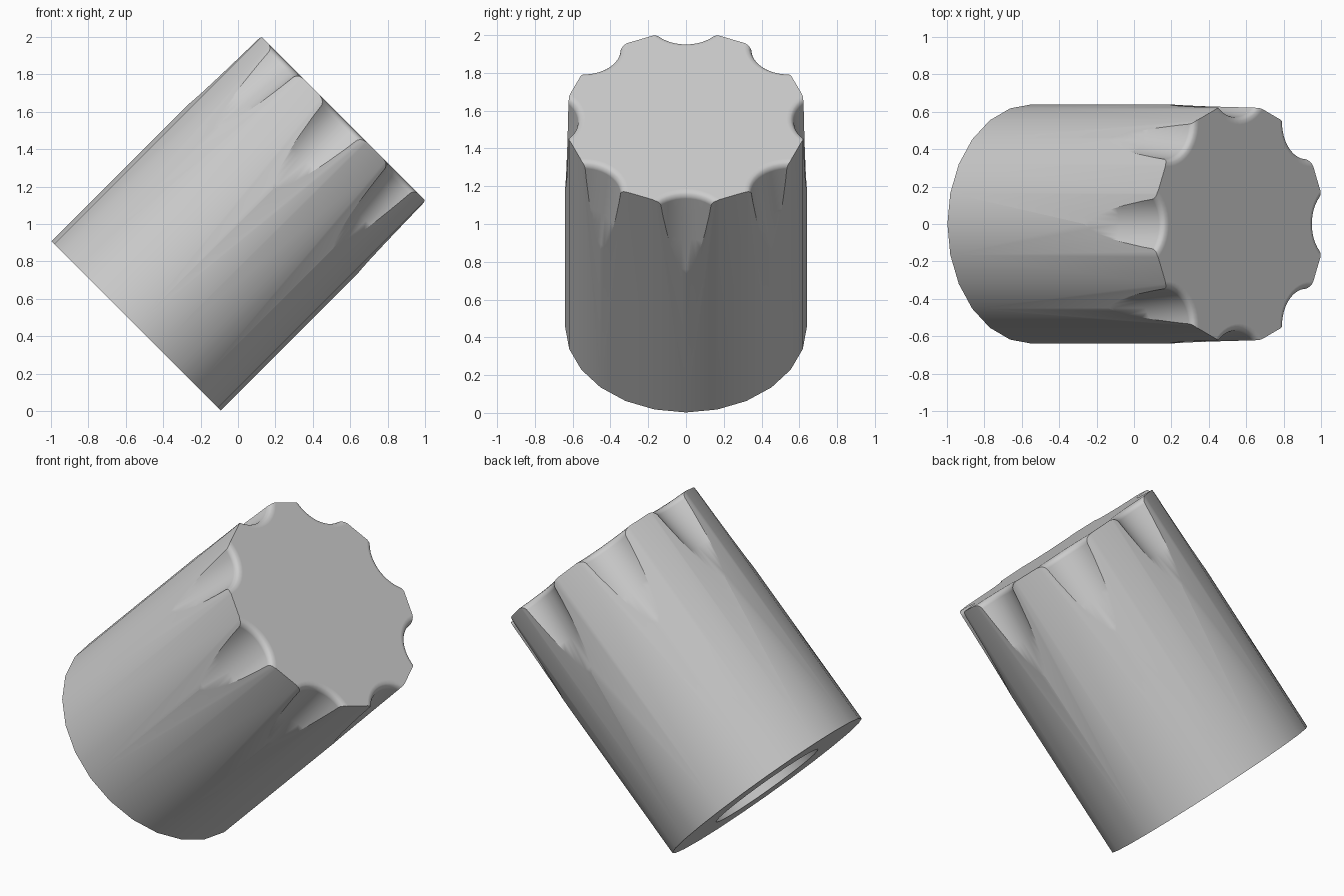
import bpy, bmesh, math
from mathutils import Matrix

old = bpy.data.objects.get("Cube")
if old:
    bpy.data.objects.remove(old, do_unlink=True)

RADIUS, LENGTH, SIDES = 0.64, 1.567, 24
BORE_RADIUS, BORE_DEPTH = 0.345, 1.0
FLUTES, FLUTE_RADIUS, FLUTE_CENTRE, SLOPE = 8, 0.2, 0.767, 0.137
FILLET = 0.035

# Plain grey material
grey = bpy.data.materials.new("plain_grey")
grey.use_nodes = True
colour = (0.6, 0.6, 0.6, 1)
grey.diffuse_color = colour
grey.node_tree.nodes["Principled BSDF"].inputs["Base Color"].default_value = colour


def loft(bm, rings, sides):
    """Capped loft through (centre_x, z, radius) rings; returns its vertices."""
    rows = []
    for cx, z, r in rings:
        rows.append([bm.verts.new((cx + r * math.cos(a), r * math.sin(a), z))
                     for a in (math.tau * i / sides for i in range(sides))])
    for low, high in zip(rows, rows[1:]):
        for i in range(sides):
            j = (i + 1) % sides
            bm.faces.new((low[i], low[j], high[j], high[i]))
    bm.faces.new(rows[0][::-1])
    bm.faces.new(rows[-1])
    return [v for row in rows for v in row]


def make_object(name, bm):
    mesh = bpy.data.meshes.new(name)
    bm.to_mesh(mesh)
    bm.free()
    mesh.materials.append(grey)
    obj = bpy.data.objects.new(name, mesh)
    bpy.context.collection.objects.link(obj)
    return obj


# Knob body
bm = bmesh.new()
loft(bm, [(0, 0, RADIUS), (0, LENGTH, RADIUS)], SIDES)
knob = make_object("knob_body", bm)

# Grip flutes: leaning round cutters that flare out at the end face
bm = bmesh.new()
rings = []
depths = [0.7, 0.5, 0.3, 0.15] + [FILLET * (1 - k / 6) for k in range(7)]
for t in depths:
    flare = 0
    if t < FILLET:
        flare = FILLET * (1 - math.sqrt(max(0, 1 - (1 - t / FILLET) ** 2)))
    rings.append((FLUTE_CENTRE + SLOPE * t, LENGTH - t, FLUTE_RADIUS + flare))
rings.append((FLUTE_CENTRE, LENGTH + 0.1, FLUTE_RADIUS + FILLET))
for i in range(FLUTES):
    verts = loft(bm, rings, 48)
    bmesh.ops.rotate(bm, verts=verts, cent=(0, 0, 0),
                     matrix=Matrix.Rotation(math.tau * i / FLUTES, 3, 'Z'))

# Shaft bore in the base
loft(bm, [(0, -0.1, BORE_RADIUS), (0, BORE_DEPTH, BORE_RADIUS)], 32)
cutter = make_object("flute_and_bore_cutter", bm)
cutter.hide_render = True

# Cut, then shade smooth with sharp corners kept
cut = knob.modifiers.new("cut", 'BOOLEAN')
cut.object = cutter
cut.operation = 'DIFFERENCE'
cut.solver = 'EXACT'
bpy.ops.object.select_all(action='DESELECT')
bpy.context.view_layer.objects.active = knob
knob.select_set(True)
bpy.ops.object.modifier_apply(modifier=cut.name)
bpy.data.objects.remove(cutter, do_unlink=True)
bpy.ops.object.shade_smooth_by_angle(angle=math.radians(30))
weighted = knob.modifiers.new("weighted_normals", 'WEIGHTED_NORMAL')
weighted.keep_sharp = True

# Tilt the knob so it rests on the rim of its base
knob.rotation_euler = (0, math.radians(45), 0)
knob.location = (-0.545, 0, 0.455)
